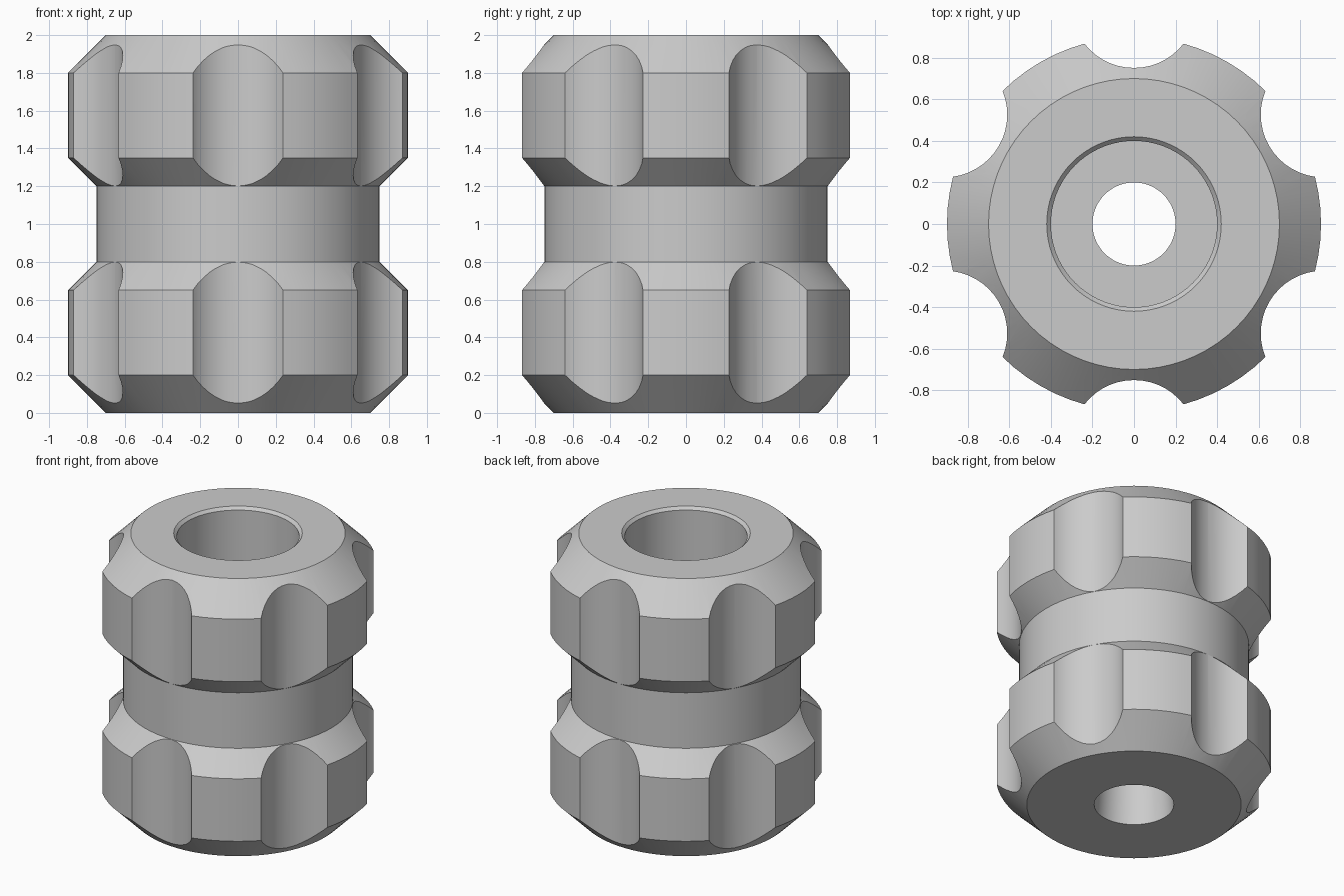
import bpy, bmesh, math
from mathutils import Matrix, Vector

cube = bpy.data.objects.get("Cube")
if cube:
    bpy.data.objects.remove(cube, do_unlink=True)


def make_object(name, bm):
    bmesh.ops.recalc_face_normals(bm, faces=bm.faces)
    mesh = bpy.data.meshes.new(name)
    bm.to_mesh(mesh)
    bm.free()
    obj = bpy.data.objects.new(name, mesh)
    bpy.context.collection.objects.link(obj)
    return obj


def lathe(name, profile, segments):
    """Revolve a closed (radius, height) outline around z."""
    bm = bmesh.new()
    verts = [bm.verts.new((r, 0, z)) for r, z in profile]
    edges = [bm.edges.new((v, verts[i - 1])) for i, v in enumerate(verts)]
    bmesh.ops.spin(bm, geom=verts + edges, cent=(0, 0, 0), axis=(0, 0, 1),
                   angle=math.tau, steps=segments, use_merge=True)
    bmesh.ops.remove_doubles(bm, verts=bm.verts, dist=0.0001)
    return make_object(name, bm)


# Two chamfered drums joined by a neck, with a stepped bore
outer = [(0.7, 0), (0.9, 0.2), (0.9, 0.65), (0.75, 0.8),
         (0.75, 1.2), (0.9, 1.35), (0.9, 1.8), (0.7, 2)]
bore = [(0.42, 2), (0.4, 1.98), (0.4, 1.0), (0.2, 1.0), (0.26, 0)]
knob = lathe("grip_knob", outer + bore, 72)

# Six finger grooves, just clearing the neck
bm = bmesh.new()
for i in range(6):
    spot = Matrix.Rotation(math.radians(30 + 60 * i), 4, 'Z') @ Vector((1.053, 0, 1))
    bmesh.ops.create_cone(bm, cap_ends=True, segments=48, radius1=0.302,
                          radius2=0.302, depth=2.4,
                          matrix=Matrix.Translation(spot))
cutter = make_object("groove_cutter", bm)
cutter.hide_render = True

bpy.context.view_layer.objects.active = knob
mod = knob.modifiers.new("grooves", 'BOOLEAN')
mod.operation = 'DIFFERENCE'
mod.solver = 'EXACT'
mod.object = cutter
bpy.ops.object.modifier_apply(modifier=mod.name)
bpy.data.objects.remove(cutter, do_unlink=True)

# Plain grey finish
grey = bpy.data.materials.new("plain_grey")
grey.use_nodes = True
colour = (0.6, 0.6, 0.6, 1)
grey.diffuse_color = colour
grey.node_tree.nodes["Principled BSDF"].inputs["Base Color"].default_value = colour
knob.data.materials.clear()
knob.data.materials.append(grey)

bpy.ops.object.select_all(action='DESELECT')
knob.select_set(True)
bpy.ops.object.shade_smooth_by_angle(angle=math.radians(30))
